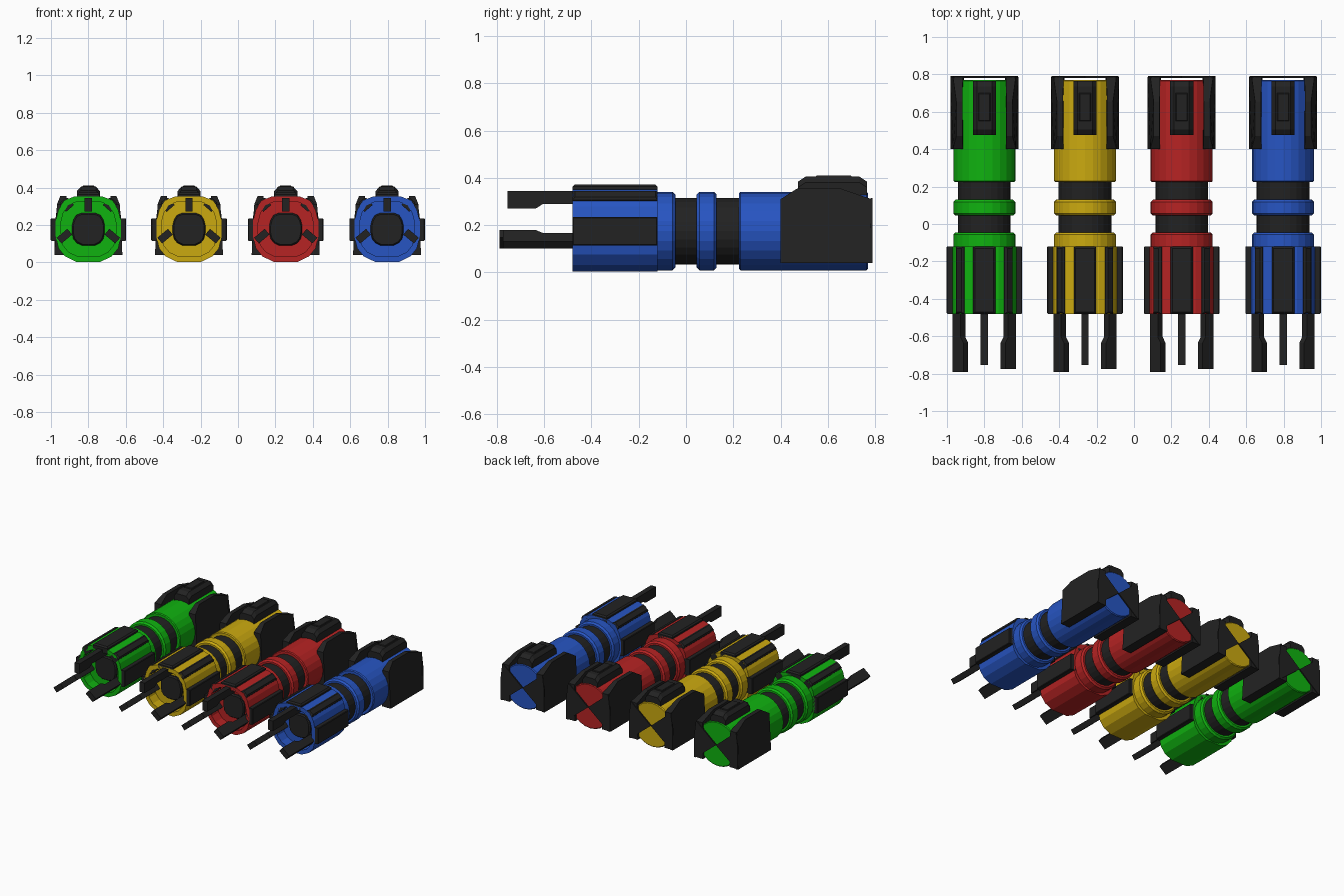
import bpy, bmesh, math
from mathutils import Vector, Matrix

old = bpy.data.objects.get("Cube")
if old:
    bpy.data.objects.remove(old, do_unlink=True)


def material(name, rgb):
    m = bpy.data.materials.new(name)
    m.use_nodes = True
    m.diffuse_color = (*rgb, 1)
    m.node_tree.nodes["Principled BSDF"].inputs["Base Color"].default_value = (*rgb, 1)
    return m


DARK = material("charcoal", (0.016, 0.016, 0.016))
AXIS_Z = 0.175


def finish(name, bm, mat, x):
    bmesh.ops.recalc_face_normals(bm, faces=bm.faces)
    me = bpy.data.meshes.new(name)
    bm.to_mesh(me)
    bm.free()
    me.materials.append(mat)
    ob = bpy.data.objects.new(name, me)
    ob.location.x = x
    bpy.context.collection.objects.link(ob)
    return ob


def loft(name, rings, mat, x, closed=False):
    """Skin matching rings of points; cap the ends unless the rings close on themselves."""
    bm = bmesh.new()
    loops = [[bm.verts.new(p) for p in r] for r in rings]
    n = len(loops[0])
    pairs = list(zip(loops, loops[1:]))
    if closed:
        pairs.append((loops[-1], loops[0]))
    for a, b in pairs:
        for i in range(n):
            j = (i + 1) % n
            bm.faces.new((a[i], a[j], b[j], b[i]))
    if not closed:
        bm.faces.new(loops[0])
        bm.faces.new(loops[-1])
    return finish(name, bm, mat, x)


def circle(r, y, n=24):
    return [(r * math.cos(math.tau * i / n), y, AXIS_Z + r * math.sin(math.tau * i / n))
            for i in range(n)]


def barrel(name, r, y0, y1, mat, x, c=0.012):
    """Cylinder along y with chamfered rims."""
    loft(name, [circle(r - c, y0), circle(r, y0 + c), circle(r, y1 - c), circle(r - c, y1)], mat, x)


def pad(name, angle, r0, r1, half, y0, y1, mat, x, slope=0.02):
    """Raised block on the barrel, its top face narrower than its base."""
    rot = Matrix.Rotation(angle, 3, 'Y')

    def ring(r, h, s):
        pts = [(-h, y0 + s), (h, y0 + s), (h, y1 - s), (-h, y1 - s)]
        return [rot @ Vector((px, py, r)) + Vector((0, 0, AXIS_Z)) for px, py in pts]
    mid = r1 - slope / 2
    loft(name, [ring(r0, half, 0), ring(mid, half, 0), ring(r1, half - slope / 2, slope / 2)], mat, x)


# Squarish outline of the front housing, right half from top to bottom
HALF = [(0.075, 0.352), (0.13, 0.33), (0.16, 0.28), (0.175, 0.22),
        (0.175, 0.14), (0.16, 0.075), (0.125, 0.032), (0.065, 0.003)]
OUTLINE = HALF + [(-px, pz) for px, pz in reversed(HALF)]


def housing_ring(y, s):
    return [(px * s, y, AXIS_Z + (pz - AXIS_Z) * s) for px, pz in OUTLINE]


def prong(name, rot, centre, tip, mat, x):
    """Blade with a deeper tip; profile runs along y and radially."""
    prof = [(tip, -0.037), (-0.635, -0.037), (-0.605, -0.018), (-0.4, -0.018),
            (-0.4, 0.037), (tip, 0.037)]
    turn = Matrix.Rotation(rot, 3, 'Y')
    loft(name, [[turn @ Vector((w, y, r)) + centre for y, r in prof] for w in (-0.02, 0.02)], mat, x)


def canister(tag, x, col):
    # Hollow front housing with a recessed plug
    loft(tag + "_front_housing",
         [housing_ring(y, s) for y, s in ((-0.48, 0.84), (-0.48, 1), (-0.12, 1),
                                          (-0.12, 0.6), (-0.4, 0.45), (-0.4, 0.84))],
         col, x, closed=True)
    loft(tag + "_front_plug", [housing_ring(-0.13, 0.5), housing_ring(-0.41, 0.5),
                               housing_ring(-0.42, 0.46)], DARK, x)

    # Rings and core
    barrel(tag + "_core", 0.141, -0.11, 0.26, DARK, x)
    barrel(tag + "_front_collar", 0.166, -0.14, -0.045, col, x)
    barrel(tag + "_middle_ring", 0.166, 0.045, 0.13, col, x)
    barrel(tag + "_rear_body", 0.166, 0.225, 0.77, col, x, 0.006)

    # Grip pads on the front housing
    pad(tag + "_top_pad", 0, 0.15, 0.198, 0.06, -0.48, -0.12, DARK, x)
    for side, s in (("right", -1), ("left", 1)):
        pad(f"{tag}_{side}_pad", s * math.pi / 2, 0.15, 0.202, 0.06, -0.48, -0.12, DARK, x, 0.008)
        pad(f"{tag}_{side}_corner_pad", s * math.radians(41), 0.15, 0.208, 0.028,
            -0.48, -0.12, DARK, x)

        # Lower prongs
        prong(f"{tag}_{side}_prong", s * math.radians(130), Vector((s * 0.128, 0, 0.14)),
              -0.79 if s < 0 else -0.775, DARK, x)

        # Rear side panel, leaning inward at the top
        edge = [(0.4, 0.04), (0.4, 0.31), (0.47, 0.355), (0.655, 0.355), (0.785, 0.31), (0.785, 0.04)]

        def wall(low, shoulder, top):
            out = []
            for y, z in edge:
                w = top if z > 0.32 else shoulder if z > 0.2 else low
                out.append((s * w, y, z))
            return out
        loft(f"{tag}_{side}_panel", [wall(0.11, 0.115, 0.118), wall(0.182, 0.168, 0.15)], DARK, x)

        # Triangular end plate meeting its twin at the centre
        tri = [(0, AXIS_Z), (s * 0.165, 0.315), (s * 0.18, 0.2), (s * 0.18, 0.04), (s * 0.165, 0.04)]
        loft(f"{tag}_{side}_end_plate", [[(px, y, pz) for px, pz in tri] for y in (0.781, 0.79)], DARK, x)

    prong(tag + "_top_prong", 0, Vector((0, 0, 0.308)), -0.755, DARK, x)

    # Rear top block with a small raised plate
    side_prof = [(0.475, 0.3), (0.475, 0.385), (0.505, 0.405), (0.735, 0.405), (0.765, 0.385), (0.765, 0.3)]
    loft(tag + "_top_block",
         [[(w, y, z - drop if z > 0.3 else z) for y, z in side_prof]
          for w, drop in ((-0.062, 0.025), (-0.04, 0), (0.04, 0), (0.062, 0.025))], DARK, x)
    pad(tag + "_top_plate", 0, 0.22, 0.236, 0.032, 0.55, 0.7, DARK, x, 0.008)


for tag, x, rgb in (("green", -0.8, (0.005, 0.45, 0.005)),
                    ("yellow", -0.262, (0.6, 0.4, 0.005)),
                    ("red", 0.255, (0.47, 0.017, 0.017)),
                    ("blue", 0.797, (0.02, 0.09, 0.54))):
    canister(tag, x, material(tag, rgb))
